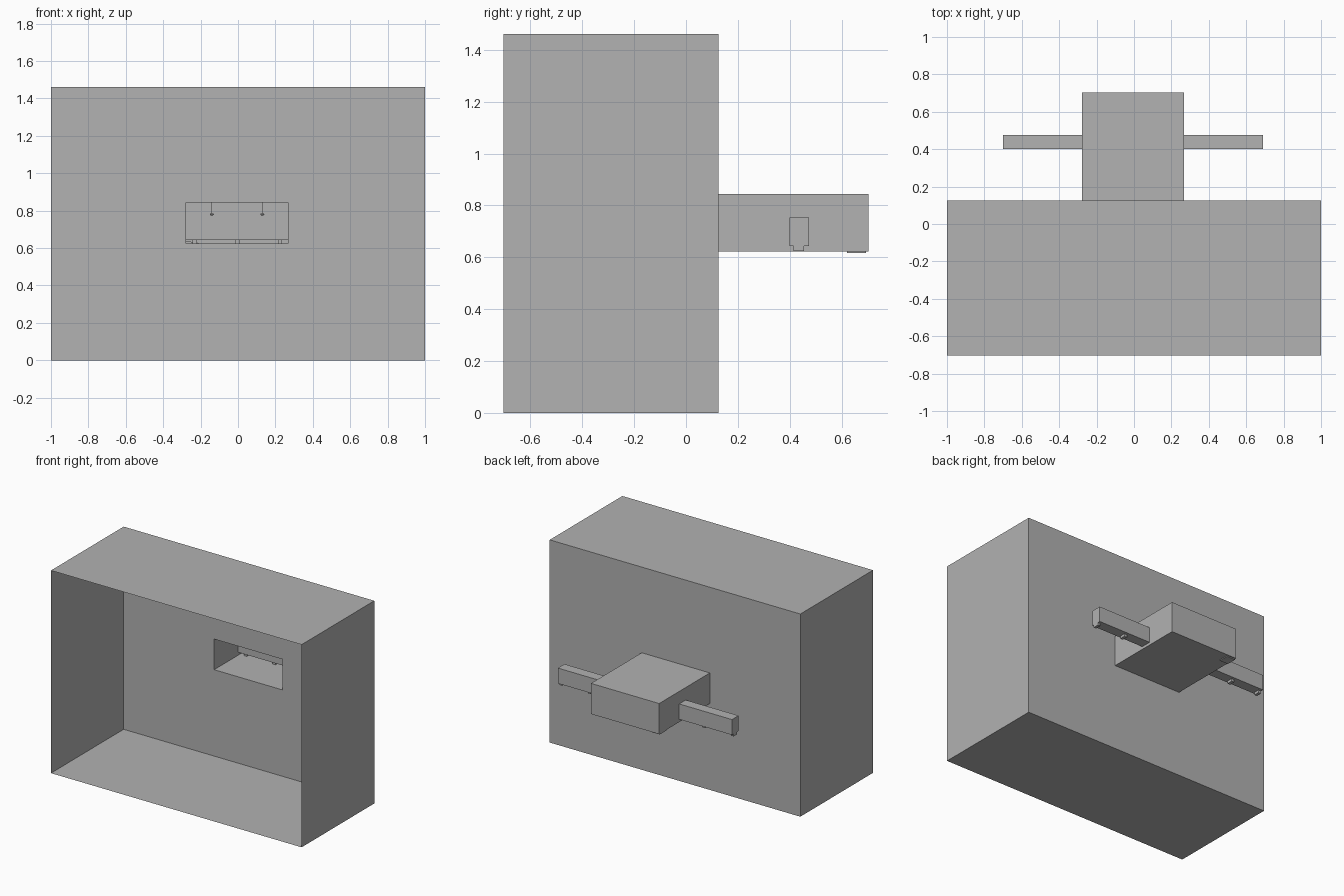
import bpy
import bmesh

cube = bpy.data.objects.get("Cube")
if cube:
    bpy.data.objects.remove(cube, do_unlink=True)

grey = bpy.data.materials.new("plain_grey")
grey.use_nodes = True
grey.diffuse_color = (0.445, 0.445, 0.445, 1)
grey.node_tree.nodes["Principled BSDF"].inputs["Base Color"].default_value = grey.diffuse_color


def finish(name, bm):
    bmesh.ops.recalc_face_normals(bm, faces=bm.faces)
    mesh = bpy.data.meshes.new(name)
    bm.to_mesh(mesh)
    bm.free()
    mesh.materials.append(grey)
    obj = bpy.data.objects.new(name, mesh)
    bpy.context.collection.objects.link(obj)
    return obj


def loft(name, rings, cap=False):
    """Thin sheet through rectangles given as (x0, x1, z0, z1, y)."""
    bm = bmesh.new()
    loops = [[bm.verts.new(p) for p in ((a, y, c), (b, y, c), (b, y, d), (a, y, d))]
             for a, b, c, d, y in rings]
    for near, far in zip(loops, loops[1:]):
        for i in range(4):
            j = (i + 1) % 4
            bm.faces.new((near[i], near[j], far[j], far[i]))
    if cap:
        bm.faces.new(loops[-1])
    return finish(name, bm)


def box(name, x, y, z):
    bm = bmesh.new()
    bmesh.ops.create_cube(bm, size=1)
    for v in bm.verts:
        v.co = [lim[0] if c < 0 else lim[1] for c, lim in zip(v.co, (x, y, z))]
    return finish(name, bm)


# Room shell, open at the front, with an opening in its back wall
FRONT, WALL, REAR = -0.703, 0.125, 0.703
opening = (-0.278, 0.266, 0.623, 0.844)
outer = (-1, 1, 0, 1.462)
loft("room_shell", [(*outer, FRONT), (*outer, WALL), (*opening, WALL)])

# Alcove behind the opening
loft("alcove", [(*opening, WALL), (*opening, REAR)], cap=True)

# Beam crossing the alcove, and the panel closing the space above it
box("cross_beam", (-0.70, 0.69), (0.40, 0.475), (0.643, 0.754))
box("alcove_panel", opening[:2], (0.395, 0.40), (0.65, opening[3]))

# Feet under the beam
for k in range(-3, 4):
    x = -0.003 + 0.228 * k
    box("beam_foot", (x - 0.011, min(x + 0.011, 0.69)), (0.414, 0.455), (0.624, 0.643))

# Hanging lamps
for x in (-0.14, 0.13):
    box("lamp_cord", (x - 0.001, x + 0.001), (0.269, 0.271), (0.78, opening[3]))
    bm = bmesh.new()
    bmesh.ops.create_uvsphere(bm, u_segments=12, v_segments=8, radius=0.011)
    bmesh.ops.scale(bm, vec=(1, 1, 0.55), verts=bm.verts)
    lamp = finish("lamp_bulb", bm)
    lamp.location = (x, 0.27, 0.78)

# Small tapered object lying in the alcove's rear corner
wedge = box("floor_wedge", (-0.277, -0.21), (0.62, 0.695), (0.617, 0.627))
for v in wedge.data.vertices:
    if v.co.z > 0.62 and v.co.x < -0.25:
        v.co.z = 0.638
